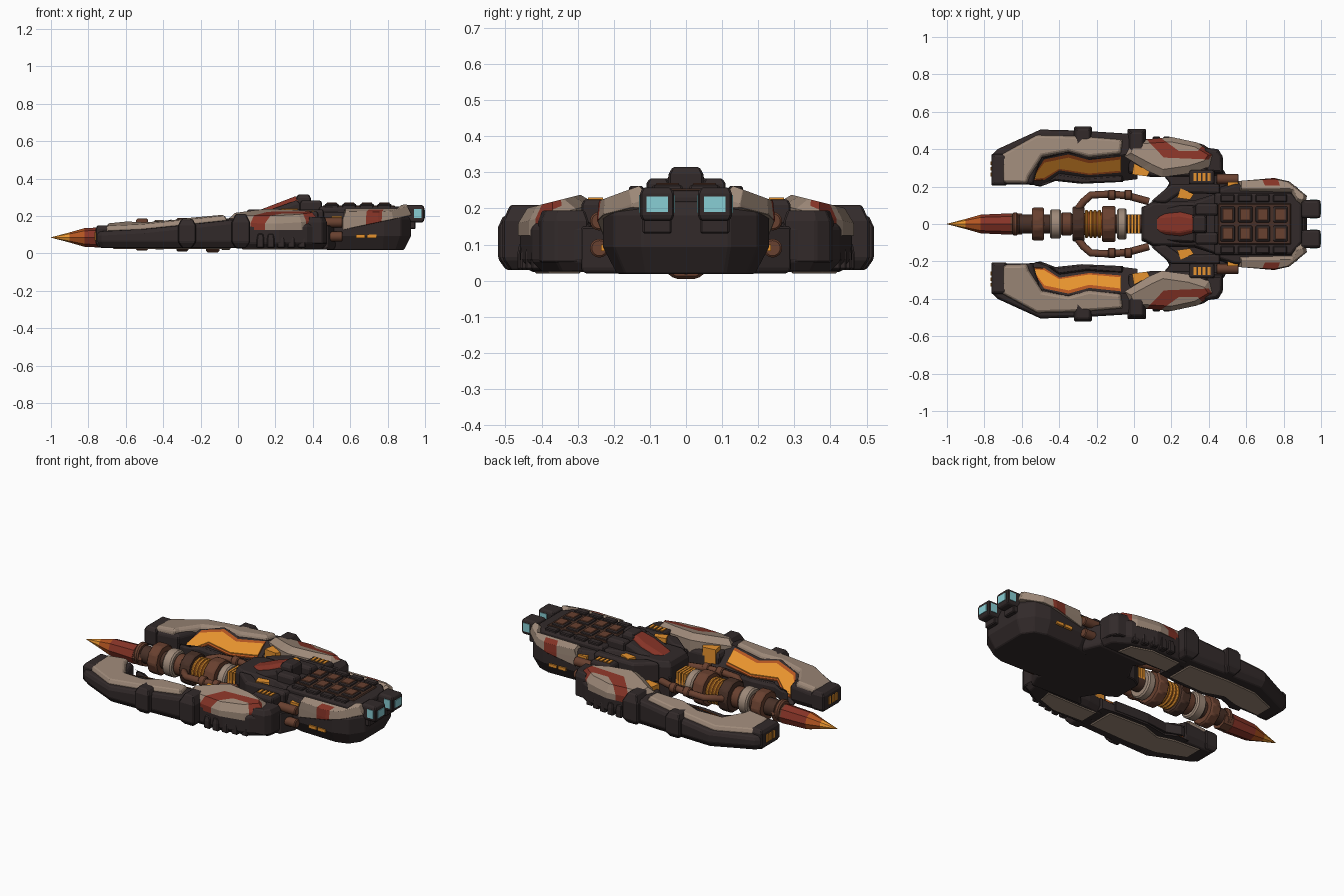
import bpy, bmesh, math
from mathutils import Vector

if "Cube" in bpy.data.objects:
    bpy.data.objects.remove(bpy.data.objects["Cube"], do_unlink=True)


def material(name, r, g, b):
    m = bpy.data.materials.new(name)
    m.use_nodes = True
    m.diffuse_color = (r, g, b, 1)
    m.node_tree.nodes["Principled BSDF"].inputs["Base Color"].default_value = (r, g, b, 1)
    return m


DARK = material("charcoal", .032, .023, .023)
BEIGE = material("worn beige", .34, .25, .19)
RED = material("faded red", .24, .034, .02)
BROWN = material("rust brown", .14, .052, .029)
RUST = material("dark rust", .065, .03, .02)
ORANGE = material("amber", .82, .3, .028)
EMBER = material("ember", .45, .09, .015)
CYAN = material("pale cyan", .25, .62, .66)


def finish(name, bm, mats, bevel, mirror):
    me = bpy.data.meshes.new(name)
    bm.to_mesh(me)
    bm.free()
    ob = bpy.data.objects.new(name, me)
    bpy.context.collection.objects.link(ob)
    for m in mats:
        me.materials.append(m)
    if bevel:
        b = ob.modifiers.new("Bevel", "BEVEL")
        b.width, b.segments, b.limit_method = bevel, 1, "ANGLE"
    if mirror:
        ob.modifiers.new("Mirror", "MIRROR").use_axis = (False, True, False)
    return ob


def height(z, p):
    # z is a number or a sloped plane (a, slope in x, slope in y)
    return z[0] + z[1] * p[0] + z[2] * p[1] if isinstance(z, tuple) else z


def sym(pts):
    return pts + [(x, -y) for x, y in reversed(pts)]


def slab(name, pts, z0, z1, mat, top=None, bot=None, mirror=True, bevel=.005, paint=None):
    """Outline raised from z0 to z1; top and bot are chamfers (inset, drop)."""
    bm = bmesh.new()
    dt, db = (top[1] if top else 0), (bot[1] if bot else 0)
    lo = [bm.verts.new((*p, height(z0, p) + db)) for p in pts]
    hi = [bm.verts.new((*p, height(z1, p) - dt)) for p in pts]
    f0, f1 = bm.faces.new(lo), bm.faces.new(hi)
    for i in range(len(pts)):
        j = (i + 1) % len(pts)
        bm.faces.new((lo[i], lo[j], hi[j], hi[i]))
    bmesh.ops.recalc_face_normals(bm, faces=bm.faces[:])
    for f, c in ((f1, top), (f0, bot)):
        if c:
            bmesh.ops.inset_individual(bm, faces=[f], thickness=c[0], depth=c[1])
    mats = [mat]
    if paint:
        # cut along each marking's edges and colour the faces inside it
        polys, colour = paint
        mats.append(colour)
        for poly in polys:
            edges = list(zip(poly, poly[1:] + poly[:1]))
            for a, b in edges:
                bmesh.ops.bisect_plane(bm, geom=bm.verts[:] + bm.edges[:] + bm.faces[:],
                                       plane_co=(*a, 0), plane_no=(a[1] - b[1], b[0] - a[0], 0))
            for f in bm.faces:
                c = f.calc_center_median()
                side = [(b[0] - a[0]) * (c.y - a[1]) - (b[1] - a[1]) * (c.x - a[0]) for a, b in edges]
                if f.normal.z > -.1 and (min(side) > 0 or max(side) < 0):
                    f.material_index = 1
    return finish(name, bm, mats, bevel, mirror)


def box(name, x0, x1, y0, y1, z0, z1, mat, **kw):
    return slab(name, [(x0, y0), (x1, y0), (x1, y1), (x0, y1)], z0, z1, mat, **kw)


def ring(name, x0, x1, r0, r1, mat, y=0, z=.1, sides=16, mirror=False, bevel=.005):
    bm = bmesh.new()
    bmesh.ops.create_cone(bm, cap_ends=True, segments=sides, radius1=r0, radius2=r1, depth=x1 - x0)
    bmesh.ops.rotate(bm, verts=bm.verts, matrix=Vector((0, 0, 1)).rotation_difference(Vector((1, 0, 0))).to_matrix())
    bmesh.ops.translate(bm, verts=bm.verts, vec=((x0 + x1) / 2, y, z))
    ob = finish(name, bm, [mat], bevel, mirror)
    bpy.context.view_layer.objects.active = ob
    ob.select_set(True)
    if sides > 8:
        bpy.ops.object.shade_smooth_by_angle(angle=math.radians(30))
    ob.select_set(False)


def pipe(name, pts, r, mat):
    for s in (1, -1):
        cu = bpy.data.curves.new(name, "CURVE")
        cu.dimensions, cu.bevel_depth, cu.bevel_resolution, cu.use_fill_caps = "3D", r, 2, True
        sp = cu.splines.new("POLY")
        sp.points.add(len(pts) - 1)
        for p, (x, y, z) in zip(sp.points, pts):
            p.co = (x, y * s, z, 1)
        cu.materials.append(mat)
        bpy.context.collection.objects.link(bpy.data.objects.new(name, cu))


# Lance: faceted spike, then collars and coils on one axis
for name, x0, x1, r0, r1, m in (("spike_tip", -1, -.9, .001, .027, ORANGE), ("spike_middle", -.9, -.82, .027, .05, EMBER),
                                ("spike_base", -.82, -.66, .05, .057, RED), ("spike_socket", -.66, -.6, .055, .055, BROWN)):
    ring(name, x0, x1, r0, r1, m, z=.085, sides=8, bevel=0)
for name, x0, x1, r, m in (("lance_core", -.62, .1, .05, RUST), ("neck_ring", -.65, -.62, .062, BROWN),
                           ("front_collar", -.545, -.48, .09, BROWN), ("front_pale_ring", -.45, -.39, .078, BEIGE),
                           ("middle_sleeve", -.39, -.33, .062, BROWN), ("middle_collar", -.33, -.265, .095, RUST),
                           ("coil_core", -.265, -.17, .066, EMBER), ("rear_collar", -.17, -.1, .1, BROWN),
                           ("rear_pale_ring", -.09, -.04, .083, BEIGE)):
    ring(name, x0, x1, r, r, m, sides=10 if "collar" in name else 16, bevel=.008)
for i in range(4):
    ring("coil_turn", -.262 + i * .023, -.246 + i * .023, .076, .076, ORANGE)
    box("breech_slat", -.035 + i * .018, -.022 + i * .018, -.05, .05, .1, .17, ORANGE, mirror=False, bevel=0)
pipe("feed_pipe", [(-.3, .08, .11), (-.27, .12, .12), (-.23, .155, .125), (-.12, .16, .13), (-.03, .15, .13), (.08, .12, .13)], .02, BROWN)
for x in (-.12, -.03):
    ring("pipe_clamp", x - .02, x + .02, .028, .028, BROWN, y=.155, z=.13, mirror=True)

# Side arms: front prong, with a glowing face sloping inwards
TOP = (.253, .1, -.1)
UNDER = (.228, .1, -.1)
slab("prong_body", [(-.75, .21), (-.76, .37), (-.73, .4), (-.5, .505), (-.3, .5), (.02, .48), (.02, .36), (-.24, .34),
                    (-.35, .37), (-.5, .35), (-.54, .21)], .03, UNDER, DARK, top=(.012, .02), bot=(.025, .035))
slab("prong_armour", [(-.7, .22), (-.71, .37), (-.52, .475), (-.3, .47), (-.06, .45), (-.07, .375), (-.24, .355),
                      (-.35, .385), (-.49, .36), (-.56, .25), (-.57, .217)], (.19, .1, -.1), TOP, BEIGE, top=(.012, .018))
slab("prong_inner_slope", [(-.56, .21), (-.53, .34), (-.36, .385), (-.24, .36), (.02, .375), (.02, .24), (-.1, .225),
                           (-.28, .22), (-.42, .245), (-.5, .205)], .03, (-.106, .06, .8), DARK, bevel=.003)
slab("prong_glow_rim", [(-.555, .23), (-.48, .345), (-.35, .372), (-.24, .342), (-.07, .36), (-.07, .275), (-.24, .262),
                        (-.4, .287), (-.48, .235)], .06, (-.1, .06, .8), EMBER, bevel=0)
slab("prong_glow_strip", [(-.545, .24), (-.48, .328), (-.35, .355), (-.24, .325), (-.07, .345), (-.07, .285), (-.24, .27),
                          (-.4, .295), (-.48, .247)], .06, (-.095, .06, .8), ORANGE, bevel=0)
slab("prong_inner_rail", [(-.53, .205), (-.47, .222), (-.4, .27), (-.25, .25), (-.06, .262), (-.06, .225), (-.28, .215),
                          (-.42, .23), (-.5, .2)], .04, .105, DARK, top=(.01, .015))
slab("prong_belly_plate", [(-.67, .24), (-.5, .25), (-.4, .28), (-.28, .24), (-.04, .25), (-.04, .42), (-.3, .43),
                           (-.5, .42), (-.67, .35)], .024, .05, BEIGE)
box("prong_tip", -.762, -.68, .205, .375, .035, .15, DARK, top=(.015, .02), bot=(.015, .02))
for i in range(3):
    box("tip_vent", -.768, -.75, .255 + i * .03, .275 + i * .03, .07, .115, ORANGE, bevel=0)
box("front_band", -.32, -.225, .4, .52, .03, .18, DARK, top=(.02, .03), bot=(.03, .03))
box("rear_band", -.035, .065, .36, .508, .03, .21, DARK, top=(.03, .045), bot=(.03, .03))

# Side arms: rear shoulder
slab("shoulder_body", [(-.03, .27), (-.03, .45), (.22, .46), (.37, .425), (.47, .36), (.48, .26), (.3, .25), (.1, .25)],
     .025, .165, DARK, top=(.015, .02), bot=(.03, .03))
slab("shoulder_armour", [(-.05, .36), (-.02, .445), (.2, .465), (.34, .435), (.43, .37), (.4, .305), (.3, .27), (.15, .25), (.08, .28)],
     .125, (.31, 0, -.25), BEIGE, top=(.035, .035),
     paint=([[(.05, .47), (.13, .47), (.24, .39), (.16, .355)], [(.16, .355), (.24, .39), (.34, .39), (.4, .345)],
             [(.34, .39), (.4, .345), (.43, .39), (.385, .44)]], RED))
slab("shoulder_belly_plate", [(.02, .29), (.02, .41), (.22, .42), (.34, .38), (.36, .29)], .02, .05, BEIGE)
for i in range(5):
    box("louver", .1 + i * .055, .14 + i * .055, .38, .467 - .009 * max(0, i - 1) ** 1.3, .03, .105, DARK, top=(.008, .03))
slab("shoulder_stub", [(.38, .27), (.37, .41), (.45, .4), (.475, .36), (.475, .27)], .05, .195, DARK, top=(.015, .03))
slab("shoulder_glow", [(-.01, .265), (0, .325), (.085, .28), (.07, .255)], .1, .19, ORANGE, bevel=0)
box("vent_housing", .295, .43, .21, .29, .08, .225, DARK, top=(.01, .015))
for i in range(4):
    box("vent_slit", .317 + i * .025, .333 + i * .025, .23, .272, .2, .23, ORANGE, bevel=0)

# Bridge between hull and arms
slab("bridge", sym([(.04, .09), (.13, .12), (.19, .22), (.14, .28), (.48, .29), (.52, .2)]), .02, .15, DARK,
     mirror=False, bot=(.01, .012))
slab("bridge_strut", [(.09, .12), (.2, .215), (.46, .215), (.46, .16), (.25, .165), (.17, .11)], .12, .235, DARK, top=(.01, .015))
slab("strut_glow", [(.23, .14), (.25, .19), (.32, .16), (.3, .13)], .15, .24, ORANGE, bevel=0)
for z in (.09, .165):
    ring("coupling", .44, .56, .026, .026, BROWN, y=.24, z=z, mirror=True)

# Central body and cockpit
slab("fore_body", sym([(.04, .085), (.1, .12), (.32, .125), (.46, .17)]), .02, .235, DARK, mirror=False, top=(.015, .03))
slab("cockpit_base", sym([(.07, .055), (.13, .095), (.33, .1)]), .18, (.17, .36, 0), DARK, mirror=False, top=(.015, .02))
slab("canopy", sym([(.08, .03), (.14, .055), (.25, .065), (.33, .045)]), .18, (.186, .385, 0), RED, mirror=False, top=(.02, .018))
box("cockpit_crest", .31, .39, -.048, .048, .22, .315, DARK, mirror=False, top=(.015, .02))
box("crest_shoulder", .33, .45, .045, .11, .2, .283, DARK, top=(.012, .015))

# Rear hull, flank armour and engine deck
slab("rear_hull", sym([(.44, .19), (.54, .224), (.78, .23), (.87, .2), (.925, .12)]), .018, .22, DARK,
     mirror=False, top=(.02, .04), bot=(.04, .075))
slab("flank_armour", [(.56, .165), (.56, .23), (.75, .246), (.83, .228), (.925, .15), (.915, .1), (.86, .11), (.84, .16)],
     (.008, .21, 0), (.308, 0, -.37), BEIGE, top=(.02, .04),
     paint=([[(.7, .205), (.78, .205), (.75, .3), (.66, .3)]], RED))
for x in (.63, .69):
    box("flank_slit", x, x + .05, .2, .236, .082, .1, ORANGE, bevel=0)
box("gap_glow", .5, .555, .18, .225, .17, .2, ORANGE, bevel=0)
slab("deck", sym([(.43, .165), (.84, .165), (.9, .1)]), .15, .25, DARK, mirror=False, top=(.01, .015))
box("deck_tray", .45, .84, -.11, .11, .2, .256, RUST, mirror=False)
for i in range(4):
    x = .462 + i * .094
    box("deck_block", x, x + .078, .008, .095, .24, .266, DARK, top=(.008, .008))
    box("deck_block_cap", x + .011, x + .067, .02, .083, .25, .271, BROWN, bevel=.002)
    box("deck_side_block", x, x + .075, .117, .158, .23, .262, DARK)

# Thrusters
box("thruster_mount", .84, .95, .04, .12, .13, .22, DARK, top=(.01, .01))
box("thruster", .895, .996, .033, .127, .165, .258, DARK, top=(.012, .012), bot=(.012, .012))
box("thruster_rear_light", .99, 1, .05, .11, .19, .233, CYAN, bevel=0)
box("thruster_side_light", .94, .982, .03, .13, .188, .238, CYAN, bevel=0)
